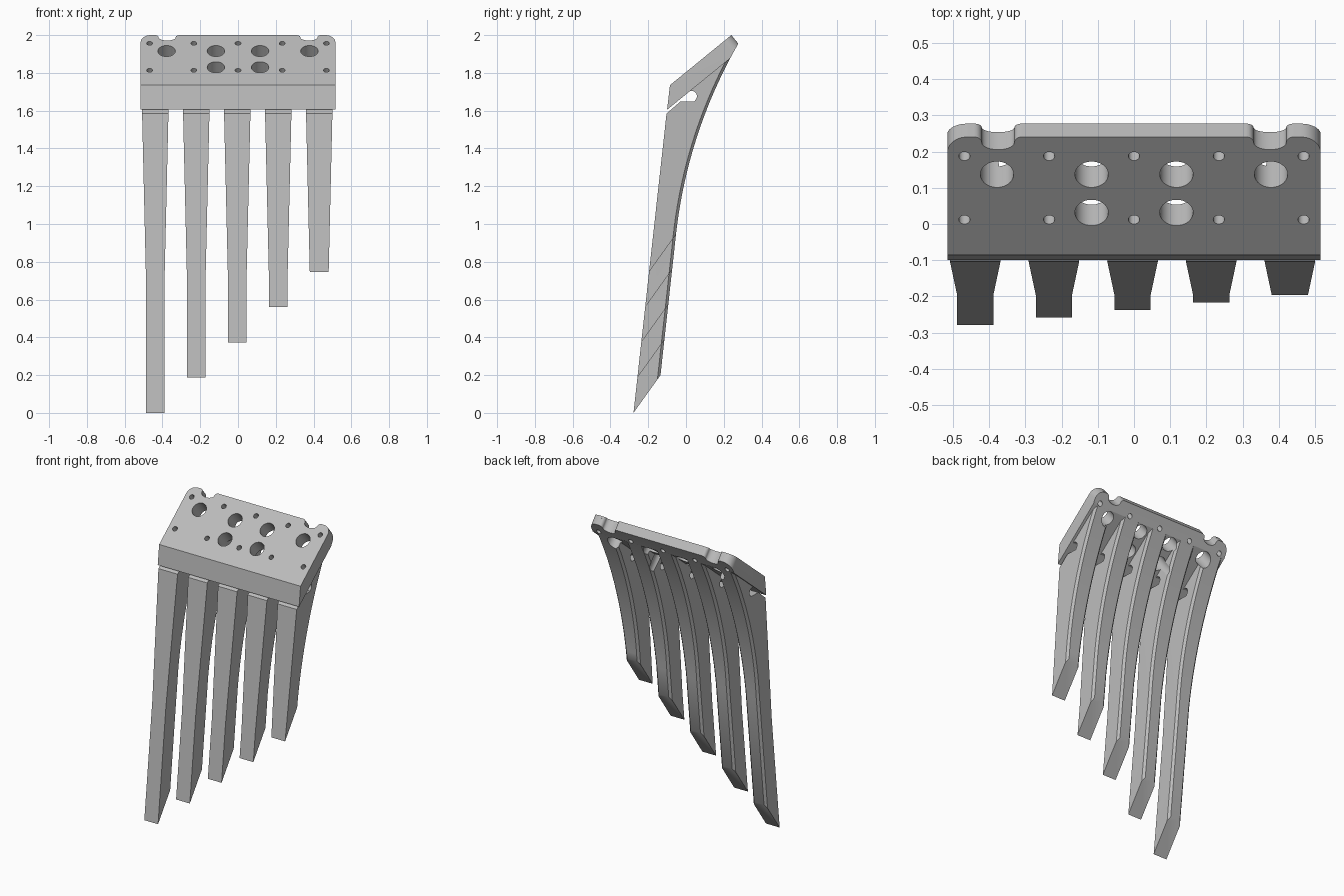
import bpy, bmesh, math
from mathutils import Vector, Matrix

cube = bpy.data.objects.get("Cube")
if cube:
    bpy.data.objects.remove(cube, do_unlink=True)

grey = bpy.data.materials.new("light_grey")
grey.use_nodes = True
grey.diffuse_color = (0.5, 0.5, 0.5, 1)
grey.node_tree.nodes["Principled BSDF"].inputs["Base Color"].default_value = (0.5, 0.5, 0.5, 1)

# Sloped plate frame: x across, v up the slope, n out of the face
LENGTH = 0.4193
V = Vector((0, 0.775, 0.632))
N = Vector((0, -0.632, 0.775))
ORIGIN = Vector((0, -0.085, 1.735))


def underside(y):
    return 1.605 + 0.815 * (y + 0.1)


# Shared back curve: an arc tangent to the straight lower back
A, B = Vector((-0.053, 0.945)), Vector((0.277, 1.955))
chord = B - A
start = math.radians(6.3)
sweep = 2 * (math.atan2(chord.x, chord.y) - start)
radius = chord.length / (2 * math.sin(sweep / 2))


def back(t):
    a = start + sweep * t
    return (A.x + radius * (math.cos(start) - math.cos(a)),
            A.y + radius * (math.sin(a) - math.sin(start)))


# Where the back curve leaves the plate underside
low, high = 0.5, 1.0
for _ in range(30):
    mid = (low + high) / 2
    y, z = back(mid)
    if z < underside(y):
        low = mid
    else:
        high = mid
meet = low


def new_object(name, bm):
    bmesh.ops.recalc_face_normals(bm, faces=bm.faces)
    mesh = bpy.data.meshes.new(name)
    bm.to_mesh(mesh)
    bm.free()
    mesh.materials.append(grey)
    ob = bpy.data.objects.new(name, mesh)
    bpy.context.collection.objects.link(ob)
    return ob


def prism(bm, points, offset):
    base = [bm.verts.new(p) for p in points]
    face = bm.faces.new(base)
    ext = bmesh.ops.extrude_face_region(bm, geom=[face])["geom"]
    bmesh.ops.translate(bm, vec=offset, verts=[g for g in ext if isinstance(g, bmesh.types.BMVert)])


def arc(cx, cy, rx, ry, a0, a1, steps):
    return [(cx + rx * math.cos(math.radians(a0 + (a1 - a0) * i / steps)),
             cy + ry * math.sin(math.radians(a0 + (a1 - a0) * i / steps)))
            for i in range(steps + 1)]


# Cutters: holes, edge notches and rounded corners, all square to the plate
bm = bmesh.new()


def cut(outline, depth):
    top = [ORIGIN + Vector((x, 0, 0)) + V * v + N * 0.05 for x, v in outline]
    prism(bm, top, -N * (depth + 0.05))


for x in (-0.468, -0.234, 0, 0.234, 0.468):
    for v in (0.125, 0.351):
        cut(arc(x, v, 0.0155, 0.0155, 0, 345, 23), 0.15)
for side in (-1, 1):
    for x, v in ((0.378, 0.286), (0.117, 0.286), (0.117, 0.15)):
        cut(arc(side * x, v, 0.046, 0.046, 0, 352.5, 47), 0.5)
    notch = (arc(0.31, LENGTH - 0.02, 0.02, 0.02, 90, 0, 6)
             + arc(0.375, LENGTH - 0.02, 0.045, 0.025, 180, 360, 16)[1:-1]
             + arc(0.44, LENGTH - 0.02, 0.02, 0.02, 180, 90, 6)
             + [(0.44, LENGTH + 0.1), (0.31, LENGTH + 0.1)])
    corner = (arc(0.46, LENGTH - 0.055, 0.055, 0.055, 0, 90, 10)
              + [(0.46, LENGTH + 0.1), (0.55, LENGTH + 0.1), (0.55, LENGTH - 0.055)])
    for outline in (notch, corner):
        cut([(side * x, v) for x, v in outline], 0.2)
cutter = new_object("hole_cutter", bm)
cutter.hide_render = True


def finish(ob):
    mod = ob.modifiers.new("holes", "BOOLEAN")
    mod.operation = "DIFFERENCE"
    mod.solver = "EXACT"
    mod.object = cutter
    bpy.ops.object.select_all(action="DESELECT")
    ob.select_set(True)
    bpy.context.view_layer.objects.active = ob
    bpy.ops.object.modifier_apply(modifier=mod.name)
    bpy.ops.object.shade_smooth_by_angle(angle=math.radians(30))


# Mounting plate
bm = bmesh.new()
profile = [(-0.1, 1.605), (-0.085, 1.735), (0.24, 2.0)]
profile += [back(1 + (meet - 1) * i / 4) for i in range(5)]
prism(bm, [(-0.515, y, z) for y, z in profile], Vector((1.03, 0, 0)))
finish(new_object("mounting_plate", bm))


# Fingers: tapered down to the crease, then straight to a slanted tip
LEAN = 0.1104
CUT = Vector((0.143, 0.2))


def finger(name, cx, tip):
    bm = bmesh.new()
    front = Vector((-0.278 + LEAN * tip, tip))
    heel = front + CUT
    curve = [back(meet * (1 - i / 20)) for i in range(21)]
    if (heel - A).length > 0.01:
        curve.append(tuple(heel))
    slot = [(-0.103, 1.585), (-0.03, 1.648), (0.045, 1.648)]
    slot += arc(0.03, 1.677, 0.028, 0.028, -50, 120, 12)
    outline = [tuple(front)] + slot + curve
    prism(bm, [(-1, y, z) for y, z in outline], Vector((2, 0, 0)))
    crease = Vector((0, -0.196, 0.745))
    if tip < 0.7:
        bmesh.ops.bisect_plane(bm, geom=bm.verts[:] + bm.edges[:] + bm.faces[:],
                               plane_co=crease, plane_no=(0, -CUT.y, CUT.x))
    for v in bm.verts:
        rise = v.co.z - crease.z - (v.co.y - crease.y) * CUT.y / CUT.x
        half = 0.05 + 0.02 * max(0, rise) / 0.717
        v.co.x = cx + half * (1 if v.co.x > 0 else -1)

    # Chamfer both long edges of the back
    def on_back(v):
        y, z = v.co.y, v.co.z
        if z < A.y + 0.001:
            return abs(y - (A.x - (A.y - z) * LEAN)) < 0.003
        return any(abs(y - p[0]) + abs(z - p[1]) < 0.0005 for p in curve)

    edges = [e for e in bm.edges if all(on_back(v) for v in e.verts)
             and (e.verts[0].co.x - cx) * (e.verts[1].co.x - cx) > 0]
    bmesh.ops.bevel(bm, geom=edges, offset=0.014, segments=1, affect="EDGES", clamp_overlap=False)
    finish(new_object(name, bm))


for i in range(5):
    finger(f"finger_{i + 1}", -0.438 + 0.217 * i, 0.1865 * i)

bpy.data.objects.remove(cutter, do_unlink=True)
